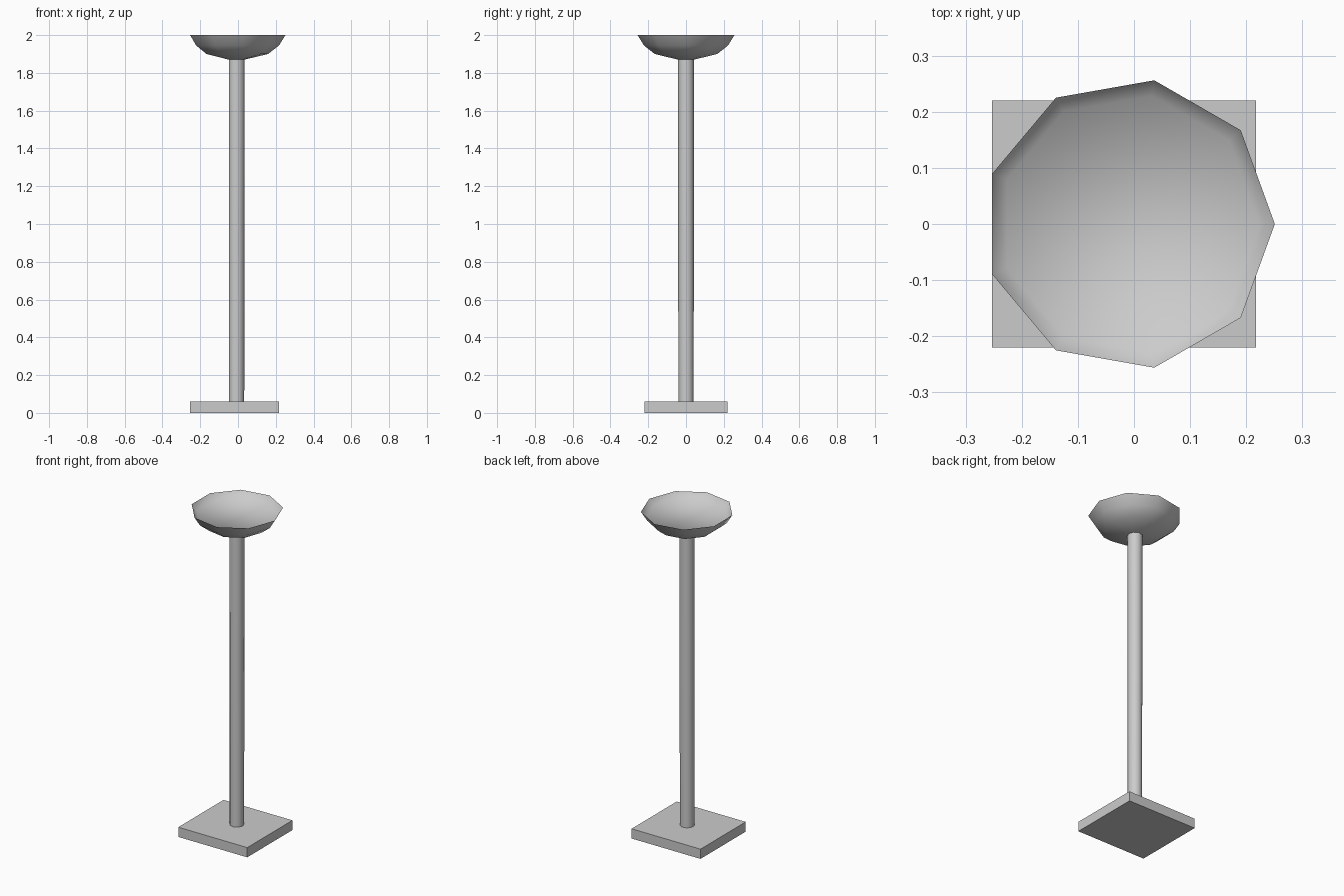
import bpy, bmesh, math

if "Cube" in bpy.data.objects:
    bpy.data.objects.remove(bpy.data.objects["Cube"])

SIDES = 9


def lathe(name, profile, cx, angle):
    """Spin (radius, z) points into a low-poly solid, capped at both ends."""
    bm = bmesh.new()
    rings = []
    for r, z in profile:
        rings.append([bm.verts.new((cx + r * math.cos(2 * math.pi * i / SIDES),
                                    r * math.sin(2 * math.pi * i / SIDES), z))
                      for i in range(SIDES)])
    for a, b in zip(rings, rings[1:]):
        for i in range(SIDES):
            j = (i + 1) % SIDES
            bm.faces.new((a[i], a[j], b[j], b[i]))
    bm.faces.new(rings[0][::-1])
    bm.faces.new(rings[-1])
    bmesh.ops.recalc_face_normals(bm, faces=bm.faces[:])
    me = bpy.data.meshes.new(name)
    bm.to_mesh(me)
    bm.free()
    ob = bpy.data.objects.new(name, me)
    bpy.context.collection.objects.link(ob)
    bpy.ops.object.select_all(action='DESELECT')
    ob.select_set(True)
    bpy.context.view_layer.objects.active = ob
    bpy.ops.object.shade_smooth_by_angle(angle=math.radians(angle))
    return ob


# Flat foot plate
bpy.ops.mesh.primitive_cube_add(size=1, location=(-0.018, 0, 0.03))
base = bpy.context.object
base.name = "base_plate"
base.scale = (0.47, 0.44, 0.06)

# Slim pole, slightly wider at the top
lathe("pole", [(0.041, 0.055), (0.0435, 1.875)], -0.008, 50)

# Bowl shade: outer shell, rim, then a shallow sunken floor
lathe("bowl_shade", [(0.042, 1.87), (0.168, 1.90), (0.226, 1.945),
                     (0.260, 2.0), (0.232, 1.962)], -0.009, 70)
